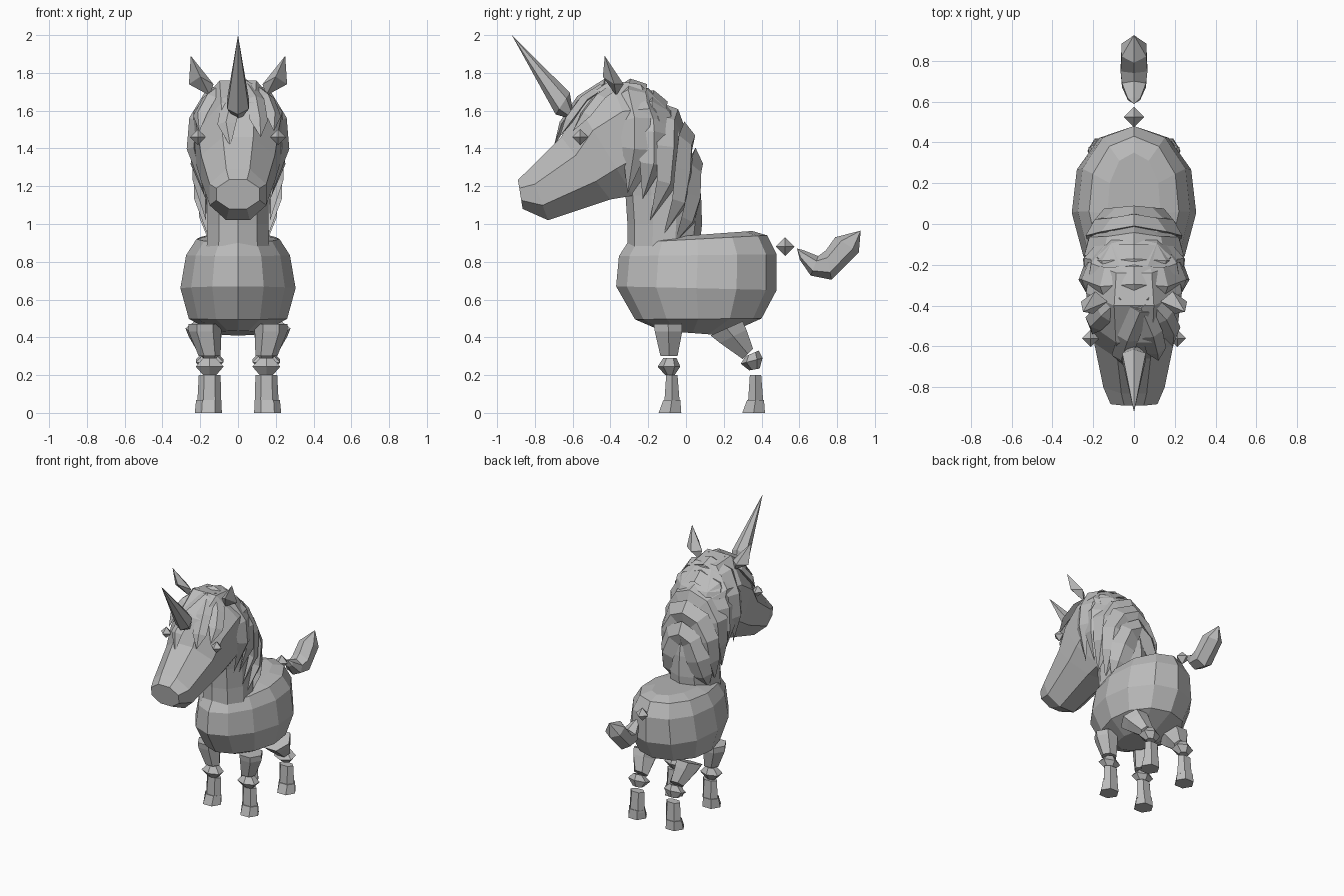
import bpy, bmesh, math
from mathutils import Vector

if "Cube" in bpy.data.objects:
    bpy.data.objects.remove(bpy.data.objects["Cube"])

grey = bpy.data.materials.new("grey")
grey.diffuse_color = (0.5, 0.5, 0.5, 1)
grey.use_nodes = True
grey.node_tree.nodes["Principled BSDF"].inputs["Base Color"].default_value = grey.diffuse_color


def ring(a, b, w, n=8, xc=0.0, flat=False, egg=0.0):
    """Elliptical section spanning (y, z) points a and b, half-width w in x."""
    off = math.pi / n if flat else 0
    k = 1 / math.cos(math.pi / n) if flat else 1
    pts = []
    for i in range(n):
        t = 2 * math.pi * i / n + off
        c, s = math.cos(t) * k, math.sin(t) * k
        y, z = [(a[j] + b[j]) / 2 + (a[j] - b[j]) / 2 * c for j in (0, 1)]
        pts.append(Vector((xc + w * s * (1 + egg * c), y, z)))
    return pts


def loft(name, rings, mirror=False):
    """Skin a list of equal-length point rings and cap both ends."""
    bm = bmesh.new()
    rows = [[bm.verts.new(p) for p in r] for r in rings]
    n = len(rows[0])
    for r, q in zip(rows, rows[1:]):
        for i in range(n):
            j = (i + 1) % n
            bm.faces.new((r[i], r[j], q[j], q[i]))
    bm.faces.new(rows[0])
    bm.faces.new(rows[-1][::-1])
    bmesh.ops.remove_doubles(bm, verts=bm.verts, dist=0.0005)
    bmesh.ops.recalc_face_normals(bm, faces=bm.faces)
    me = bpy.data.meshes.new(name)
    bm.to_mesh(me)
    bm.free()
    me.materials.append(grey)
    ob = bpy.data.objects.new(name, me)
    bpy.context.collection.objects.link(ob)
    if mirror:
        ob.modifiers.new("mirror", 'MIRROR').use_clip = True
    return ob


def diamond(name, c, r, mirror=False):
    """Small octahedron."""
    x, y, z = c
    tip = lambda h: ring((y, z + h), (y, z + h), 0, 4, x)
    loft(name, [tip(-r), ring((y + r, z), (y - r, z), r, 4, x), tip(r)], mirror)


# Barrel body: stacked egg-shaped rings (back point, front point, half-width)
body = [((.20, .41), (-.13, .435), .12), ((.40, .50), (-.27, .495), .26),
        ((.48, .65), (-.37, .67), .305), ((.48, .84), (-.355, .83), .275),
        ((.43, .94), (-.31, .90), .22), ((.35, .963), (-.25, .92), .13)]
loft("body", [ring(a, b, w, 12, egg=.12) for a, b, w in body])

# Neck
neck = [(.86, .07, -.31, .175), (1.0, .085, -.31, .17), (1.15, .08, -.32, .17),
        (1.3, .055, -.33, .18), (1.45, .01, -.33, .2), (1.6, -.07, -.33, .19),
        (1.72, -.2, -.33, .11)]
loft("neck", [ring((b, z), (f, z), w, 10) for z, b, f, w in neck])

# Head: sections from nose to nape (top point, bottom point, half-width)
head = [((-.89, 1.235), (-.865, 1.08), .115), ((-.83, 1.29), (-.73, 1.02), .15),
        ((-.66, 1.46), (-.40, 1.13), .195), ((-.58, 1.64), (-.28, 1.15), .215),
        ((-.40, 1.76), (-.18, 1.20), .235), ((-.24, 1.74), (-.08, 1.30), .21),
        ((-.12, 1.62), (-.05, 1.40), .14)]
loft("head", [ring(a, b, w, 8, flat=True) for a, b, w in head])

# Horn
loft("horn", [ring((-.60, 1.60), (-.62, 1.56), .03, 6),
              ring((-.615, 1.695), (-.69, 1.58), .066, 6),
              ring((-.922, 2.0), (-.922, 2.0), 0, 6)])

# Ears and eyes
loft("ears", [[Vector((.15, -.37, 1.68))] * 4,
              [Vector(p) for p in ((.13, -.38, 1.74), (.20, -.44, 1.78),
                                   (.26, -.38, 1.74), (.19, -.33, 1.74))],
              [Vector((.25, -.43, 1.89))] * 4], True)
diamond("eyes", (.212, -.56, 1.46), .042, True)


def lock(name, path, width, thick, mirror=True, core=(-.25, 1.4)):
    """Hair lock: rhombic section swept along a path, tapering to its tip."""
    path = [Vector(p) for p in path]
    rings = []
    for i, p in enumerate(path):
        t = path[min(i + 1, len(path) - 1)] - path[max(i - 1, 0)]
        if i == 0 and mirror:
            t = Vector((1, 0, 0))
        out = (p - Vector((0, core[0], min(p.z, core[1])))).normalized()
        side = t.cross(out).normalized()
        out = side.cross(t).normalized()
        k = 0 if i == len(path) - 1 else (1, 1.05, 1, .8)[min(i, 3)]
        rings.append([p + side * width * k, p + out * thick * k,
                      p - side * width * k, p - out * thick * k])
    loft(name, rings, mirror)


# Mane: overlapping bands draped from the crest down both sides
mane = [((0, -.29, 1.73), (.14, -.30, 1.68), (.22, -.27, 1.55), (.24, -.27, 1.40), (.18, -.31, 1.16)),
        ((0, -.18, 1.67), (.13, -.19, 1.62), (.21, -.18, 1.48), (.22, -.18, 1.32), (.17, -.23, 1.13)),
        ((0, -.07, 1.58), (.11, -.09, 1.53), (.19, -.09, 1.40), (.20, -.10, 1.22), (.17, -.19, 1.02)),
        ((0, .01, 1.46), (.10, -.01, 1.41), (.17, -.01, 1.28), (.18, -.03, 1.12), (.16, -.12, .94)),
        ((0, .05, 1.32), (.08, .04, 1.27), (.13, .04, 1.14), (.15, .01, 1.02), (.15, -.06, .90))]
for i, path in enumerate(mane):
    lock(f"mane_band_{i + 1}", path, .085, .04)

# Forelock: spikes falling over the brow beside the horn
fringe = [((.03, -.42, 1.75), (-.03, -.56, 1.66), (-.06, -.65, 1.53), (-.04, -.70, 1.41)),
          ((.03, -.40, 1.75), (.09, -.54, 1.66), (.11, -.62, 1.55), (.12, -.67, 1.46)),
          ((.06, -.36, 1.74), (.15, -.46, 1.67), (.185, -.53, 1.58), (.19, -.60, 1.49)),
          ((-.06, -.36, 1.74), (-.15, -.44, 1.67), (-.20, -.49, 1.58), (-.205, -.54, 1.49))]
for i, path in enumerate(fringe):
    lock(f"forelock_{i + 1}", path, .05, .022, False, (-.3, 1.35))

# Tail with a floating bead
diamond("tail_bead", (0, .525, .88), .05)
tail = [((.588, .87), (.588, .87), 0), ((.62, .862), (.603, .81), .035),
        ((.70, .83), (.66, .727), .068), ((.74, .86), (.77, .705), .076),
        ((.79, .93), (.915, .85), .07), ((.925, .965), (.925, .965), 0)]
loft("tail", [ring(a, b, w, 6) for a, b, w in tail])


def leg(prefix, thigh, knee, y):
    """Separate thigh, knee, shin and hoof, mirrored to both sides."""
    loft(prefix + "_thigh", [ring(a, b, w, 6, x, True) for a, b, w, x in thigh], True)
    kb, km, kt = knee
    loft(prefix + "_knee", [ring(kb[0], kb[1], .04, 6, .15), ring(km[0], km[1], .085, 6, .15),
                            ring(kt[0], kt[1], .04, 6, .15)], True)
    loft(prefix + "_shin", [ring((y + .03, .2), (y - .03, .2), .05, 6, .15, True),
                            ring((y + .042, .05), (y - .04, .05), .055, 6, .152, True)], True)
    loft(prefix + "_hoof", [ring((y + .05, .0), (y - .07, .0), .062, 6, .157, True),
                            ring((y + .045, .068), (y - .045, .068), .058, 6, .155, True)], True)


# Legs
leg("front_leg",
    [((-.02, .47), (-.17, .47), .075, .175), ((-.02, .43), (-.165, .43), .075, .175),
     ((-.045, .30), (-.135, .30), .05, .15)],
    [((-.06, .20), (-.11, .20)), ((-.03, .245), (-.15, .245)), ((-.05, .29), (-.12, .29))], -.075)
leg("hind_leg",
    [((.30, .485), (.13, .41), .085, .18), ((.32, .44), (.18, .37), .075, .175),
     ((.355, .34), (.30, .285), .05, .15)],
    [((.39, .235), (.335, .225)), ((.405, .29), (.29, .26)), ((.385, .33), (.315, .30))], .368)
